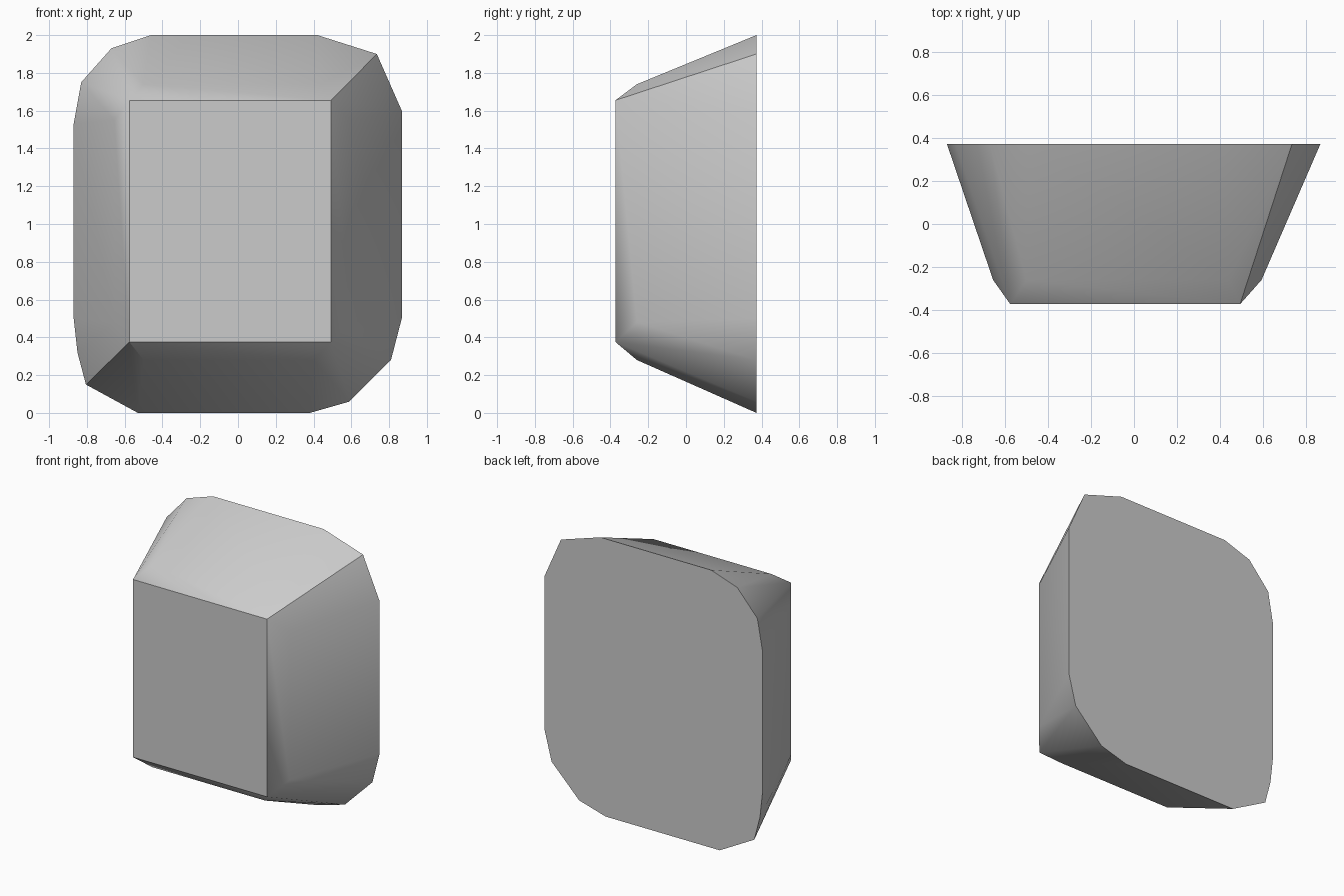
import bpy, bmesh, math

cube = bpy.data.objects.get("Cube")
if cube:
    bpy.data.objects.remove(cube, do_unlink=True)

# One plain grey
grey = bpy.data.materials.new("light_grey")
grey.use_nodes = True
colour = (0.6, 0.6, 0.6, 1)
grey.diffuse_color = colour
grey.node_tree.nodes["Principled BSDF"].inputs["Base Color"].default_value = colour

# Flat back outline (x, z)
BACK = [(-0.46, 2.0), (0.42, 2.0), (0.735, 1.9), (0.867, 1.6),
        (0.867, 0.5), (0.81, 0.28), (0.59, 0.06), (0.38, 0),
        (-0.53, 0), (-0.805, 0.15), (-0.85, 0.32), (-0.87, 0.5),
        (-0.87, 1.53), (-0.83, 1.75), (-0.67, 1.93)]
# Shoulder where the sides turn in towards the front
SHOULDER = [(-0.5, 1.74), (0.44, 1.74), (0.593, 1.55), (0.593, 0.48),
            (0.4, 0.28), (-0.5, 0.28), (-0.655, 0.48), (-0.655, 1.55)]
# Flat front panel
FRONT = [(-0.575, 1.655), (0.493, 1.655), (0.493, 0.375), (-0.575, 0.375)]

bm = bmesh.new()
for ring, y in ((BACK, 0.373), (SHOULDER, -0.26), (FRONT, -0.373)):
    for x, z in ring:
        bm.verts.new((x, y, z))
bmesh.ops.convex_hull(bm, input=bm.verts[:])
bmesh.ops.dissolve_limit(bm, angle_limit=math.radians(1),
                         verts=bm.verts[:], edges=bm.edges[:])
bmesh.ops.recalc_face_normals(bm, faces=bm.faces[:])

mesh = bpy.data.meshes.new("tapered_block")
bm.to_mesh(mesh)
bm.free()
mesh.materials.append(grey)
block = bpy.data.objects.new("tapered_block", mesh)
bpy.context.collection.objects.link(block)

# Soft sides, crisp front and back rims
bpy.context.view_layer.objects.active = block
block.select_set(True)
bpy.ops.object.shade_smooth_by_angle(angle=math.radians(30))
